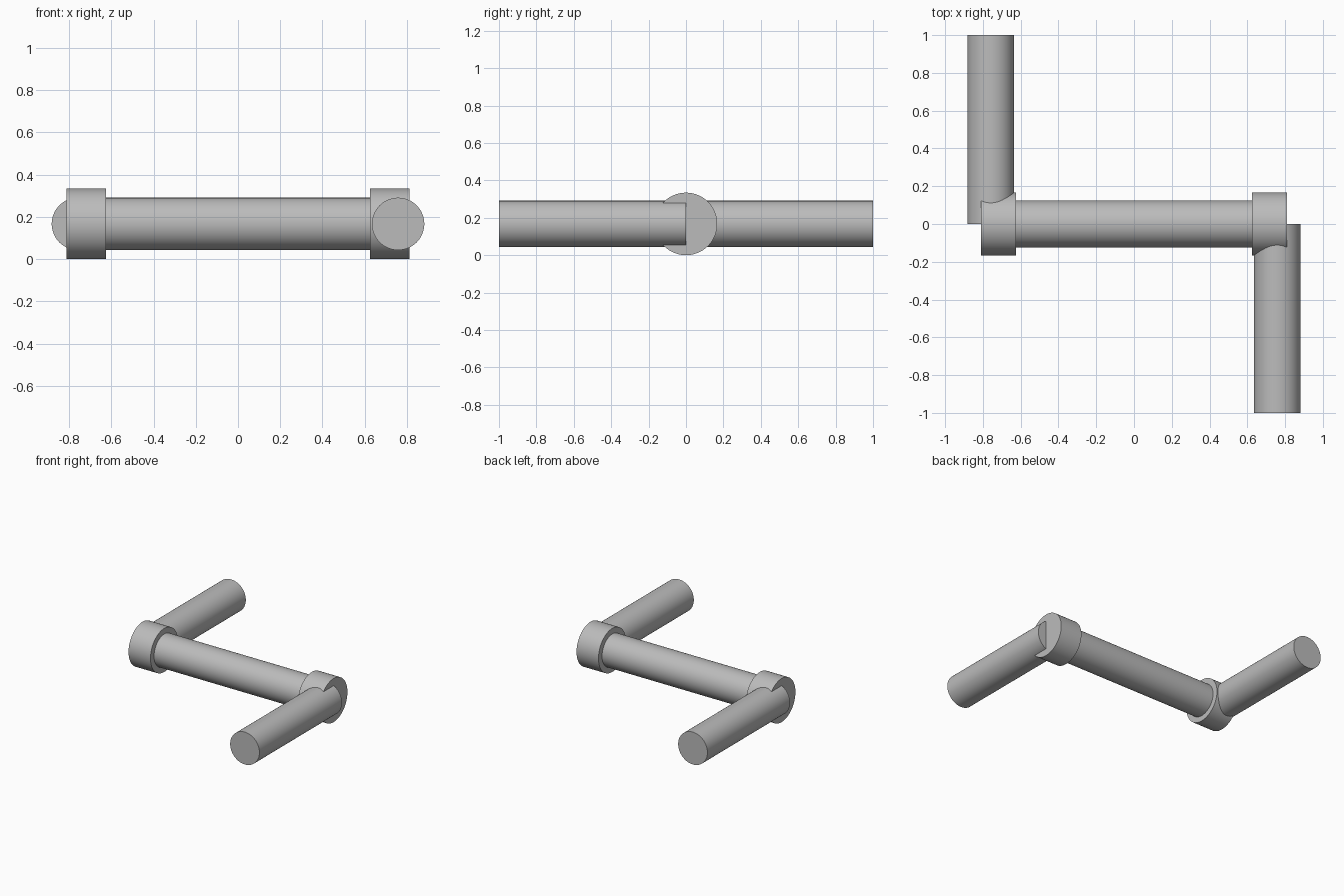
import bpy
from math import pi, radians

if "Cube" in bpy.data.objects:
    bpy.data.objects.remove(bpy.data.objects["Cube"], do_unlink=True)

GREY = (0.5, 0.5, 0.5, 1)
metal = bpy.data.materials.new("plain grey")
metal.use_nodes = True
metal.diffuse_color = GREY
metal.node_tree.nodes["Principled BSDF"].inputs["Base Color"].default_value = GREY

AXIS_Z = 0.167      # height shared by every bar
BAR_RADIUS = 0.124
COLLAR_RADIUS = 0.167
ARM_X = 0.758


def bar(name, radius, length, x, y, rotation):
    """Smooth round bar with flat ends, centred on the shared height."""
    bpy.ops.mesh.primitive_cylinder_add(
        vertices=96, radius=radius, depth=length,
        location=(x, y, AXIS_Z), rotation=rotation)
    obj = bpy.context.object
    obj.name = name
    obj.data.materials.append(metal)
    bpy.ops.object.shade_smooth_by_angle(angle=radians(30))
    return obj


ALONG_X = (0, pi / 2, 0)
ALONG_Y = (pi / 2, 0, 0)

# Central shaft
bar("shaft", BAR_RADIUS, 2 * ARM_X, 0, 0, ALONG_X)

# A collar and a handle at each end, the handles pointing opposite ways
for side, s in (("left", 1), ("right", -1)):
    bar(side + "_collar", COLLAR_RADIUS, 0.186, s * 0.718, 0, ALONG_X)
    bar(side + "_handle", BAR_RADIUS, 1.0, s * ARM_X, -s * 0.5, ALONG_Y)
